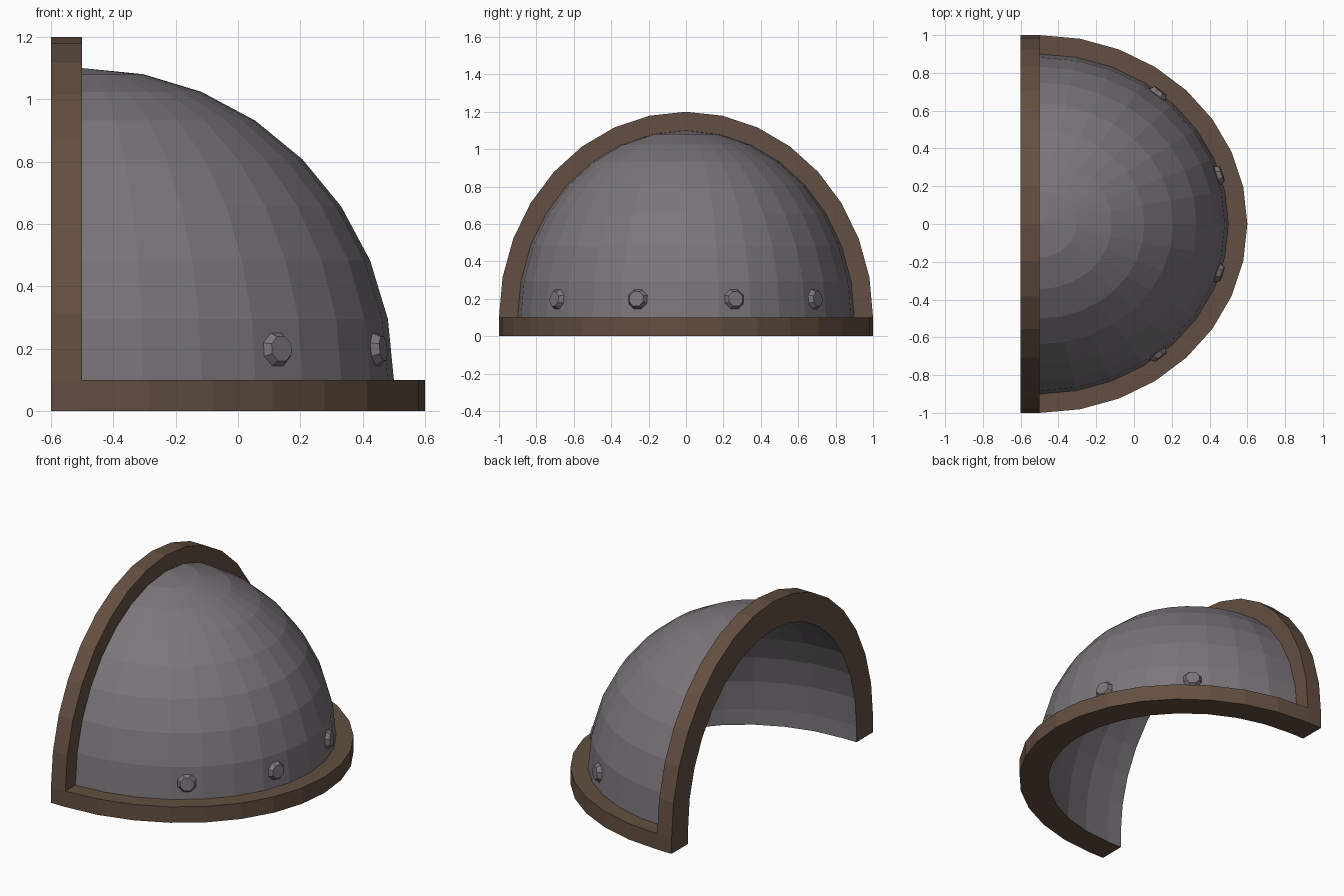
import bpy, bmesh, math
from mathutils import Vector, Matrix

if "Cube" in bpy.data.objects:
    bpy.data.objects.remove(bpy.data.objects["Cube"])

N = 16                       # segments across the half circle
X0, Z0 = -0.5, 0.1           # centre of the quarter dome
BACK = -0.6
CENTRE = Vector((X0, 0, Z0))
OUT, MID, INN = (1.1, 1.0), (1.0, 0.9), (0.925, 0.836)   # (x and z radius, y radius)


def material(name, rgb):
    m = bpy.data.materials.new(name)
    m.diffuse_color = (*rgb, 1)
    m.use_nodes = True
    m.node_tree.nodes["Principled BSDF"].inputs["Base Color"].default_value = m.diffuse_color
    return m


STEEL = material("grey_metal", (0.195, 0.180, 0.195))
BROWN = material("brown_trim", (0.125, 0.078, 0.052))


def finish(name, bm, mat):
    bmesh.ops.remove_doubles(bm, verts=bm.verts, dist=1e-4)
    me = bpy.data.meshes.new(name)
    bm.to_mesh(me)
    bm.free()
    me.materials.append(mat)
    ob = bpy.data.objects.new(name, me)
    bpy.context.collection.objects.link(ob)
    return ob


def face(bm, pts, facing):
    """Add a face whose normal agrees with facing(centre)."""
    unique = []
    for p in pts:
        if all((p - q).length > 1e-5 for q in unique):
            unique.append(p)
    if len(unique) < 3:
        return
    f = bm.faces.new([bm.verts.new(p) for p in unique])
    f.normal_update()
    if f.normal.dot(facing(f.calc_center_median())) < 0:
        f.normal_flip()


def strip(bm, a, b, facing):
    for i in range(len(a) - 1):
        face(bm, [a[i], a[i + 1], b[i + 1], b[i]], facing)


def outward(c):
    return c - CENTRE


def inward(c):
    return CENTRE - c


def toward(*v):
    return lambda c: Vector(v)


def sphere_row(r, j, ext=False):
    """One horizontal row of the quarter dome; ext reaches the back and floor."""
    lat = max(j, 0) * math.pi / N
    z = 0 if j < 0 else Z0 + r[0] * math.sin(lat)
    row = []
    for k in range(N + 1):
        t = -math.pi / 2 + k * math.pi / N
        row.append(Vector((X0 + r[0] * math.cos(lat) * math.cos(t),
                           r[1] * math.cos(lat) * math.sin(t), z)))
    if ext:
        row = [Vector((BACK, *row[0].yz))] + row + [Vector((BACK, *row[-1].yz))]
    return row


def base_line(r, z):
    return [Vector((p.x, p.y, z)) for p in sphere_row(r, 0)]


def arch_line(r, x, legs=True):
    pts = [Vector((x, r[1] * math.cos(k * math.pi / N),
                   Z0 + r[0] * math.sin(k * math.pi / N))) for k in range(N + 1)]
    if legs:
        pts = [Vector((x, r[1], 0))] + pts + [Vector((x, -r[1], 0))]
    return pts


# Outer dome shell and inner lining
for name, r, start, facing in (("dome", MID, 0, outward), ("lining", INN, -1, inward)):
    bm = bmesh.new()
    ext = start < 0
    for j in range(start, N // 2):
        strip(bm, sphere_row(r, j, ext), sphere_row(r, j + 1, ext), facing)
    finish(name, bm, STEEL)

# Base rim
bm = bmesh.new()
strip(bm, base_line(OUT, 0), base_line(OUT, Z0), outward)
strip(bm, base_line(OUT, Z0), base_line(MID, Z0), toward(0, 0, 1))
strip(bm, base_line(OUT, 0), base_line(INN, 0), toward(0, 0, -1))
finish("base_rim", bm, BROWN)

# Upright arch rim
bm = bmesh.new()
strip(bm, arch_line(OUT, BACK), arch_line(OUT, X0), outward)
strip(bm, arch_line(OUT, X0, False), arch_line(MID, X0, False), toward(1, 0, 0))
strip(bm, arch_line(OUT, BACK), arch_line(INN, BACK), toward(-1, 0, 0))
for s in (1, -1):            # feet of the arch
    face(bm, [Vector((x, s * y, 0)) for x, y in
              ((BACK, INN[1]), (BACK, OUT[1]), (X0, OUT[1]), (X0, INN[1]))],
         toward(0, 0, -1))
finish("arch_rim", bm, BROWN)

# Rivets: bevelled octagons seated on the middle of lower dome faces
low, high = sphere_row(MID, 0), sphere_row(MID, 1)
for n, k in enumerate((3, 6, 9, 12)):
    quad = [low[k], low[k + 1], high[k + 1], high[k]]
    c = sum(quad, Vector()) / 4
    nrm = (quad[1] - quad[0]).cross(quad[3] - quad[0]).normalized()
    bm = bmesh.new()
    bmesh.ops.create_cone(bm, cap_ends=True, segments=8, radius1=0.06,
                          radius2=0.042, depth=0.03)
    rot = nrm.to_track_quat('Z', 'Y').to_matrix().to_4x4()
    bmesh.ops.transform(bm, verts=bm.verts,
                        matrix=Matrix.Translation(c + nrm * 0.01) @ rot
                        @ Matrix.Rotation(math.pi / 8, 4, 'Z'))
    finish(f"rivet_{n + 1}", bm, STEEL)
